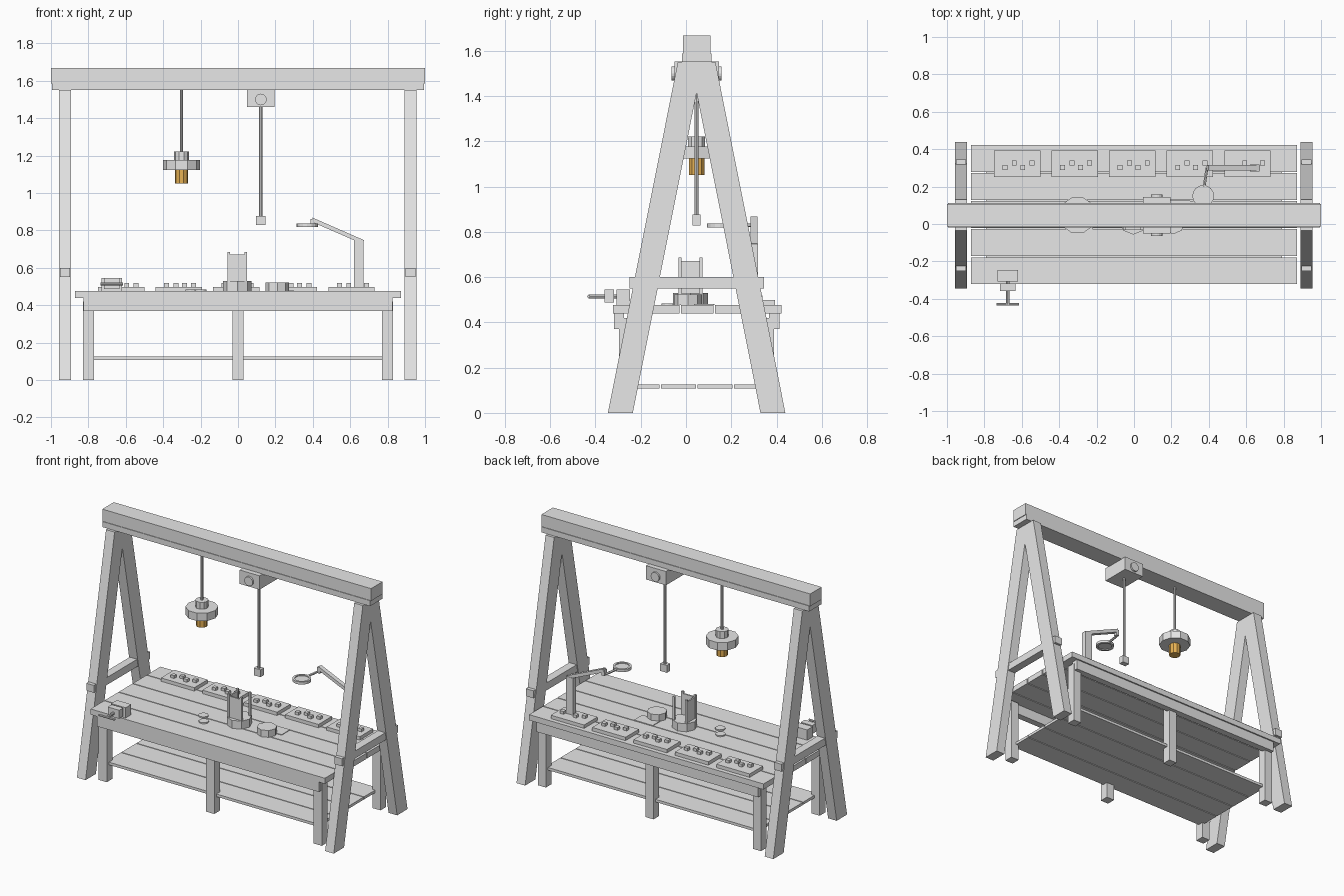
import bpy, bmesh, math
from mathutils import Vector

cube = bpy.data.objects.get("Cube")
if cube:
    bpy.data.objects.remove(cube, do_unlink=True)


def material(name, rgb):
    m = bpy.data.materials.new(name)
    m.use_nodes = True
    colour = (*rgb, 1)
    m.diffuse_color = colour
    m.node_tree.nodes["Principled BSDF"].inputs["Base Color"].default_value = colour
    return m


GREY = material("plain grey", (0.8, 0.8, 0.8))
AMBER = material("amber", (0.9, 0.5, 0.1))
MID = 0.047      # depth of the frame's centre line
DECK = 0.476     # height of the work surface


def finish(name, bm, mat=GREY):
    bmesh.ops.recalc_face_normals(bm, faces=bm.faces)
    mesh = bpy.data.meshes.new(name)
    bm.to_mesh(mesh)
    bm.free()
    mesh.materials.append(mat)
    ob = bpy.data.objects.new(name, mesh)
    bpy.context.scene.collection.objects.link(ob)
    return ob


def box(name, x, y, z, shear=0):
    """Box from (low, high) ranges; shear slides its top along y."""
    bm = bmesh.new()
    bmesh.ops.create_cube(bm, size=1)
    for v in bm.verts:
        top = v.co.z > 0
        v.co = (x[v.co.x > 0], y[v.co.y > 0] + shear * top, z[top])
    return finish(name, bm)


def block(name, cx, cy, w, d, z):
    return box(name, (cx - w / 2, cx + w / 2), (cy - d / 2, cy + d / 2), z)


def rod(name, p, q, r, sides=10, mat=GREY, turn=0):
    """Faceted cylinder between two points."""
    p, q = Vector(p), Vector(q)
    bm = bmesh.new()
    bmesh.ops.create_cone(bm, cap_ends=True, segments=sides, radius1=r,
                          radius2=r, depth=(q - p).length)
    rot = Vector((0, 0, 1)).rotation_difference(q - p).to_matrix()
    for v in bm.verts:
        x, y = v.co.x, v.co.y
        c, s = math.cos(turn), math.sin(turn)
        v.co = rot @ Vector((x * c - y * s, x * s + y * c, v.co.z)) + (p + q) / 2
    return finish(name, bm, mat)


def disc(name, x, y, z, r, sides=10, mat=GREY):
    # A half-step turn puts a vertex on the x axis
    return rod(name, (x, y, z[0]), (x, y, z[1]), r, sides, mat, math.pi / 2)


# Overhead beam with a slightly wider lower rail
block("beam", 0, MID, 2, 0.122, (1.585, 1.668))
block("beam_rail", 0, MID, 1.99, 0.13, (1.55, 1.587))

# A-frames with cross bars
for side, sx in (("right", -0.925), ("left", 0.922)):
    xs = (sx - 0.032, sx + 0.032)
    box(f"{side}_frame_front_leg", xs, (-0.345, -0.235), (0, 1.55), 0.309)
    box(f"{side}_frame_back_leg", xs, (0.329, 0.439), (0, 1.55), -0.309)
    block(f"{side}_cross_bar", sx, MID, 0.055, 0.595, (0.55, 0.6))

# Bench top planks
for i in range(5):
    y = -0.25 + 0.15 * i
    block(f"top_plank_{i + 1}", 0, y, 1.744, 0.144, (0.438, DECK))

# Bench underframe, mirrored front to back
for where, s in (("front", -1), ("back", 1)):
    block(f"{where}_apron", 0, MID + s * 0.343, 1.65, 0.045, (0.37, 0.438))
    for i, x in enumerate((-0.8, 0, 0.8)):
        block(f"{where}_bench_leg_{i + 1}", x, MID + s * 0.312, 0.06, 0.06, (0, 0.42))

# Lower shelf planks
for i in range(4):
    y = MID + (i - 1.5) * 0.161
    block(f"shelf_plank_{i + 1}", 0, y, 1.58, 0.155, (0.108, 0.126))

# Parts trays with pegs
for i in range(5):
    cx = -0.625 + 0.308 * i
    block(f"tray_{i + 1}", cx, 0.322, 0.248, 0.142, (DECK, 0.499))
    for j, dx in enumerate((-0.065, -0.015, 0.03, 0.08)):
        block(f"tray_{i + 1}_peg_{j + 1}", cx + dx, 0.302 + 0.024 * (j % 2),
              0.026, 0.026, (0.499, 0.518))

# Hanging lamp
LX = -0.302
disc("lamp_rod", LX, MID, (1.2, 1.55), 0.009, 8)
disc("lamp_cap", LX, MID, (1.17, 1.222), 0.04)
disc("lamp_shade", LX, MID, (1.123, 1.176), 0.1)
disc("lamp_bulb", LX, MID, (1.05, 1.13), 0.036, 10, AMBER)

# Hoist with cable and weight
HX = 0.122
block("hoist_box", HX, MID, 0.148, 0.196, (1.46, 1.553))
rod("hoist_drum", (HX, MID - 0.11, 1.5), (HX, MID + 0.11, 1.5), 0.031, 16)
disc("hoist_cable", HX, MID, (0.87, 1.48), 0.009, 8)
block("hoist_weight", HX, MID, 0.05, 0.036, (0.828, 0.877))

# Magnifier on a jointed stand
box("magnifier_post", (0.62, 0.672), (0.282, 0.318), (DECK, 0.748))
arm = box("magnifier_arm", (0, 0.3), (-0.015, 0.015), (-0.011, 0.011))
tip, root = Vector((0.395, 0.3, 0.858)), Vector((0.665, 0.3, 0.74))
arm.location = tip
arm.rotation_euler.y = math.atan2(tip.z - root.z, root.x - tip.x)
block("magnifier_knuckle", 0.398, 0.3, 0.02, 0.026, (0.822, 0.862))
rod("magnifier_link", (0.39, 0.3, 0.829), (0.375, 0.2, 0.829), 0.008, 6)
disc("magnifier_lens", 0.37, 0.15, (0.824, 0.83), 0.05, 16)
bm = bmesh.new()
rings = []
for r, z in ((0.058, 0.818), (0.058, 0.836), (0.044, 0.836), (0.044, 0.818)):
    rings.append([bm.verts.new((0.37 + r * math.cos(a), 0.15 + r * math.sin(a), z))
                  for a in (k * math.tau / 16 for k in range(16))])
for n in range(4):
    a, b = rings[n], rings[(n + 1) % 4]
    for k in range(16):
        m = (k + 1) % 16
        bm.faces.new((a[k], a[m], b[m], b[k]))
finish("magnifier_rim", bm)

# Bench vise
VX = -0.675
block("vise_fixed_jaw", VX, -0.277, 0.107, 0.06, (DECK, 0.545))
block("vise_moving_jaw", VX, -0.338, 0.085, 0.042, (0.488, 0.545))
rod("vise_screw", (VX, -0.43, 0.514), (VX, -0.28, 0.514), 0.009, 8)
rod("vise_handle", (VX - 0.06, -0.43, 0.514), (VX + 0.06, -0.43, 0.514), 0.007, 8)

# Open fixture: base, two walls and corner posts
FX, FY = -0.004, 0.02
disc("fixture_base", FX, FY, (DECK, 0.53), 0.077, 8)
block("fixture_front_wall", FX, FY - 0.045, 0.09, 0.01, (0.53, 0.672))
block("fixture_side_wall", FX - 0.045, FY, 0.01, 0.09, (0.53, 0.672))
for sx in (-1, 1):
    for sy in (-1, 1):
        block("fixture_post", FX + sx * 0.046, FY + sy * 0.046, 0.014, 0.014, (0.52, 0.686))

# Loose pieces on the bench
disc("hub_blank", 0.21, 0.008, (DECK, 0.522), 0.062, 8)
disc("washer_a", -0.25, -0.01, (DECK, 0.484), 0.031, 12)
disc("washer_b", -0.2, -0.078, (DECK, 0.484), 0.031, 12)
block("drawing_sheet", 0.23, 0.08, 0.14, 0.09, (DECK, 0.48))
